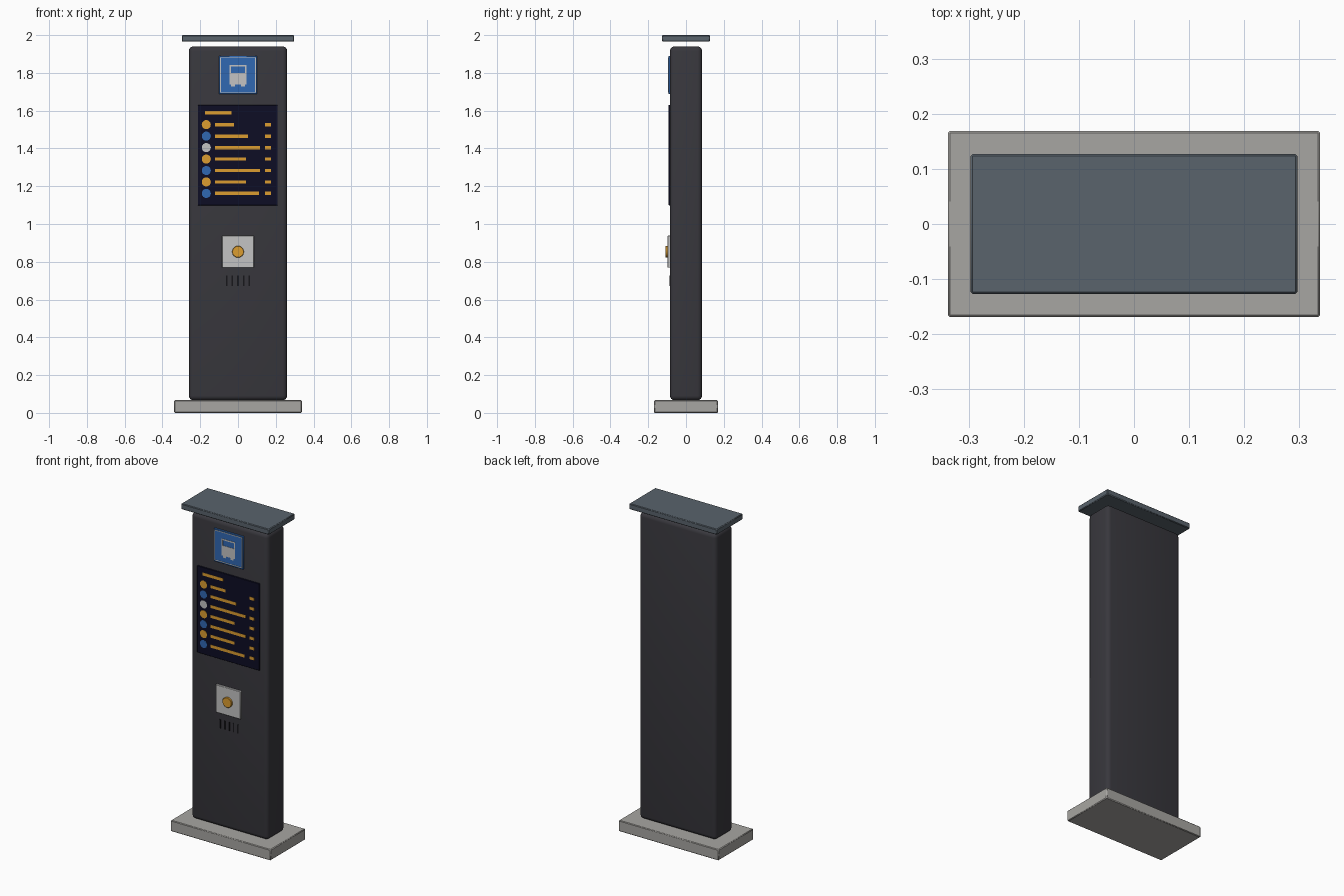
import bpy, math

old = bpy.data.objects.get("Cube")
if old:
    bpy.data.objects.remove(old, do_unlink=True)


def material(name, r, g, b):
    m = bpy.data.materials.new(name)
    m.use_nodes = True
    m.diffuse_color = (r, g, b, 1)
    m.node_tree.nodes["Principled BSDF"].inputs["Base Color"].default_value = (r, g, b, 1)
    return m


CHARCOAL = material("charcoal", 0.04, 0.039, 0.047)
STONE = material("stone_grey", 0.39, 0.38, 0.36)
SLATE = material("slate", 0.10, 0.125, 0.15)
BLUE = material("sign_blue", 0.03, 0.14, 0.45)
LIGHT = material("light_grey", 0.55, 0.55, 0.55)
NAVY = material("screen_navy", 0.004, 0.004, 0.018)
AMBER = material("amber", 0.72, 0.34, 0.03)
BLACK = material("black", 0.008, 0.008, 0.01)


def finish(ob, name, mat, bevel, segments):
    ob.name = name
    ob.data.materials.append(mat)
    if bevel:
        mod = ob.modifiers.new("Bevel", "BEVEL")
        mod.width = bevel
        mod.segments = segments
        bpy.ops.object.modifier_apply(modifier=mod.name)
        bpy.ops.object.shade_smooth_by_angle(angle=math.radians(40))
    return ob


def box(name, mat, x, y, z, bevel=0, segments=1):
    """Box spanning the (low, high) pairs x, y and z."""
    spans = (x, y, z)
    bpy.ops.mesh.primitive_cube_add(size=1, location=[(a + b) / 2 for a, b in spans])
    ob = bpy.context.object
    ob.scale = [b - a for a, b in spans]
    bpy.ops.object.transform_apply(location=False, rotation=False, scale=True)
    return finish(ob, name, mat, bevel, segments)


def disc(name, mat, x, z, radius, y, bevel=0):
    """Cylinder facing the front, spanning y."""
    bpy.ops.mesh.primitive_cylinder_add(vertices=24, radius=radius, depth=y[1] - y[0],
                                        location=(x, sum(y) / 2, z),
                                        rotation=(math.pi / 2, 0, 0))
    return finish(bpy.context.object, name, mat, bevel, 1)


# Main structure
box("base_plinth", STONE, (-.338, .338), (-.169, .169), (0, .067), .004)
box("pillar", CHARCOAL, (-.26, .26), (-.085, .085), (.067, 1.94), .024, 4)
box("roof_cap", SLATE, (-.297, .297), (-.127, .127), (1.965, 2), .004)

# Blue sign with a thin border and vehicle symbol
box("sign_panel", BLUE, (-.1, .1), (-.093, -.08), (1.688, 1.89), .002)
MARK = (-.0945, -.092)
for s, side in ((-1, "right"), (1, "left")):
    box(f"sign_border_{side}", LIGHT, sorted((s * .09, s * .094)), MARK, (1.696, 1.882))
for z, side in ((1.696, "bottom"), (1.878, "top")):
    box(f"sign_border_{side}", LIGHT, (-.09, .09), MARK, (z, z + .004))
box("symbol_body", LIGHT, (-.046, .046), MARK, (1.738, 1.80))
box("symbol_roof", LIGHT, (-.046, .046), MARK, (1.833, 1.841))
for s, side in ((-1, "right"), (1, "left")):
    box(f"symbol_post_{side}", LIGHT, sorted((s * .038, s * .046)), MARK, (1.80, 1.833))
    box(f"symbol_wheel_{side}", LIGHT, sorted((s * .016, s * .036)), MARK, (1.727, 1.738))

# Departure screen: title, then rows of route dot, destination and time
box("screen", NAVY, (-.213, .21), (-.092, -.08), (1.098, 1.63), .002)
PRINT = (-.0935, -.091)
box("screen_title", AMBER, (-.175, -.035), PRINT, (1.58, 1.598))
rows = ((AMBER, -.02), (BLUE, .053), (LIGHT, .117), (AMBER, .042),
        (BLUE, .117), (AMBER, .042), (BLUE, .11))
for i, (dot, end) in enumerate(rows):
    z = 1.526 - .0607 * i
    disc(f"route_dot_{i + 1}", dot, -.168, z, .024, PRINT)
    box(f"destination_bar_{i + 1}", AMBER, (-.122, end), PRINT, (z - .009, z + .009))
    box(f"time_bar_{i + 1}", AMBER, (.143, .175), PRINT, (z - .009, z + .009))

# Call button on its plate
box("button_plate", LIGHT, (-.084, .084), (-.097, -.08), (.769, .939), .002)
disc("call_button", AMBER, 0, .853, .031, (-.108, -.09), .002)

# Speaker slots
for i in range(5):
    x = -.06 + .03 * i
    box(f"speaker_slot_{i + 1}", BLACK, (x - .004, x + .004), (-.0875, -.08), (.673, .727))
